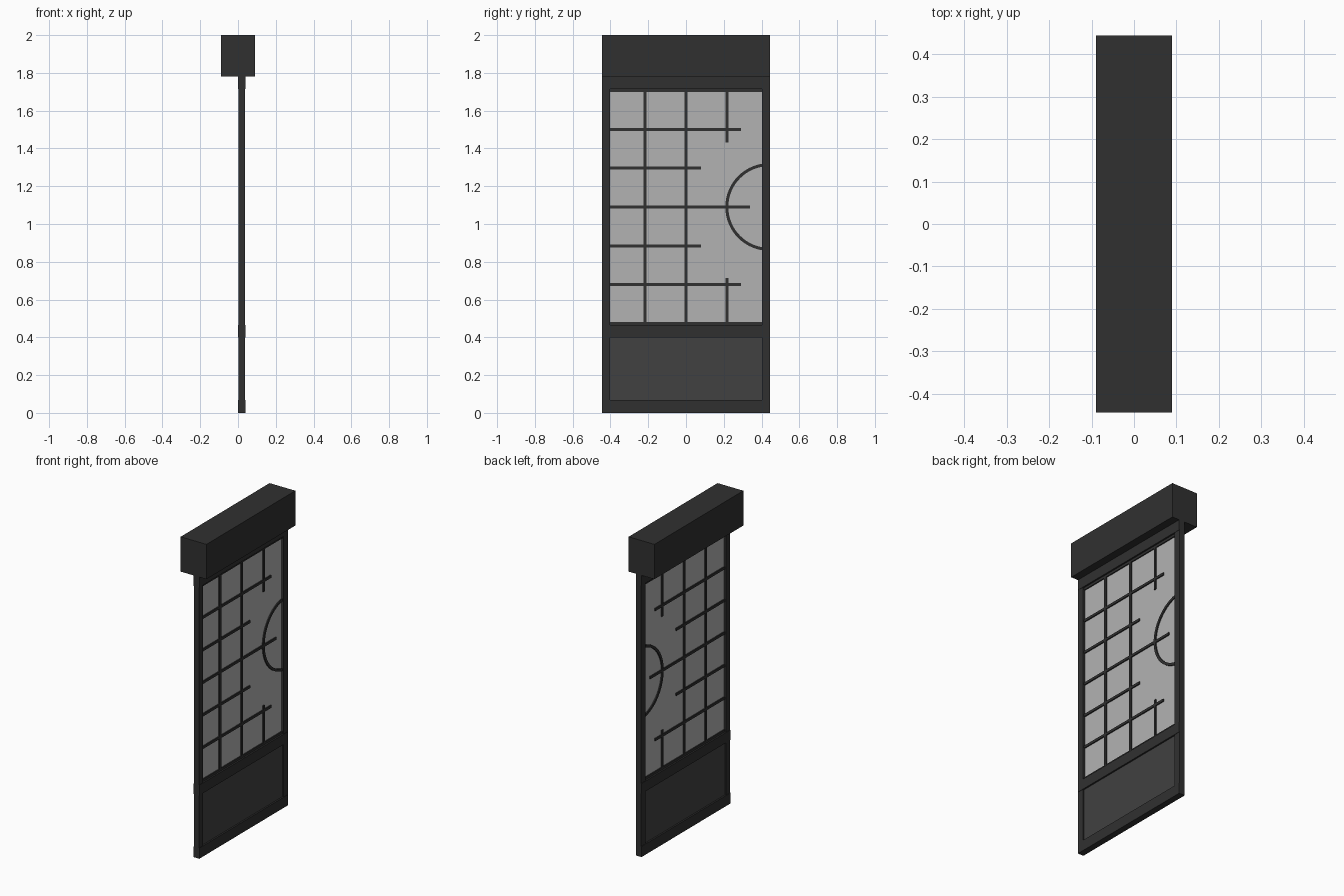
import bpy, bmesh, math

if "Cube" in bpy.data.objects:
    bpy.data.objects.remove(bpy.data.objects["Cube"])


def material(name, v):
    m = bpy.data.materials.new(name)
    m.diffuse_color = (v, v, v, 1)
    m.use_nodes = True
    m.node_tree.nodes["Principled BSDF"].inputs["Base Color"].default_value = m.diffuse_color
    return m


DARK = material("dark_frame", 0.03)
PANEL = material("dark_panel", 0.052)
GLASS = material("pale_glass", 0.45)


def finish(name, bm, mat):
    bmesh.ops.recalc_face_normals(bm, faces=bm.faces)
    me = bpy.data.meshes.new(name)
    bm.to_mesh(me)
    bm.free()
    me.materials.append(mat)
    ob = bpy.data.objects.new(name, me)
    bpy.context.collection.objects.link(ob)
    return ob


def box(name, x0, x1, y0, y1, z0, z1, mat=DARK):
    bm = bmesh.new()
    bmesh.ops.create_cube(bm, size=1)
    for v in bm.verts:
        v.co = ((x0 + x1) / 2 + v.co.x * (x1 - x0),
                (y0 + y1) / 2 + v.co.y * (y1 - y0),
                (z0 + z1) / 2 + v.co.z * (z1 - z0))
    return finish(name, bm, mat)


W, IN = 0.444, 0.402      # half width of door, half width of opening
MID = 1.09                # centre height of the glazing

# Header box over the door
box("header_box", -0.09, 0.09, -W, W, 1.78, 2.0)

# Rails and slightly thinner stiles
for name, z0, z1 in (("bottom_rail", 0, 0.067), ("middle_rail", 0.40, 0.465),
                     ("top_rail", 1.715, 1.78)):
    box(name, 0, 0.04, -W, W, z0, z1)
for name, y0, y1 in (("left_stile", -W, -IN), ("right_stile", IN, W)):
    box(name, 0.002, 0.038, y0, y1, 0, 1.78)

# Solid lower panel and glass pane
box("lower_panel", 0.01, 0.03, -IN, IN, 0.067, 0.40, PANEL)
box("glass_pane", 0.017, 0.023, -IN, IN, 0.465, 1.715, GLASS)

# Lattice: thin borders, full uprights, short uprights, crossbars
B0, B1, H = 0.010, 0.030, 0.008
box("lattice_border_top", B0, B1, -IN, IN, 1.70, 1.715)
box("lattice_border_bottom", B0, B1, -IN, IN, 0.465, 0.48)
for i, (y, z0, z1) in enumerate(((-0.218, 0.47, 1.71), (0, 0.47, 1.71),
                                 (0.218, 1.432, 1.71), (0.218, 0.47, 0.713))):
    box(f"lattice_upright_{i}", B0, B1, y - H, y + H, z0, z1)
for i, end in enumerate((0.29, 0.08, 0.34, 0.08, 0.29)):
    z = MID + (2 - i) * 0.2055
    box(f"lattice_crossbar_{i}", B0, B1, -IN, end, z - H, z + H)

# Curved handle ring: half circle whose ends run into the right stile
bm = bmesh.new()
N, cy, rows = 32, 0.44, []
for i in range(N + 1):
    a = math.pi / 2 + math.pi * i / N
    rows.append([bm.verts.new((x, cy + r * math.cos(a), MID + r * math.sin(a)))
                 for x, r in ((B0, 0.216), (B1, 0.216), (B1, 0.232), (B0, 0.232))])
for a, b in zip(rows, rows[1:]):
    for k in range(4):
        bm.faces.new((a[k], a[(k + 1) % 4], b[(k + 1) % 4], b[k]))
bm.faces.new(rows[0])
bm.faces.new(rows[-1])
arc = finish("lattice_arc", bm, DARK)
bpy.context.view_layer.objects.active = arc
arc.select_set(True)
bpy.ops.object.shade_smooth_by_angle(angle=math.radians(30))
